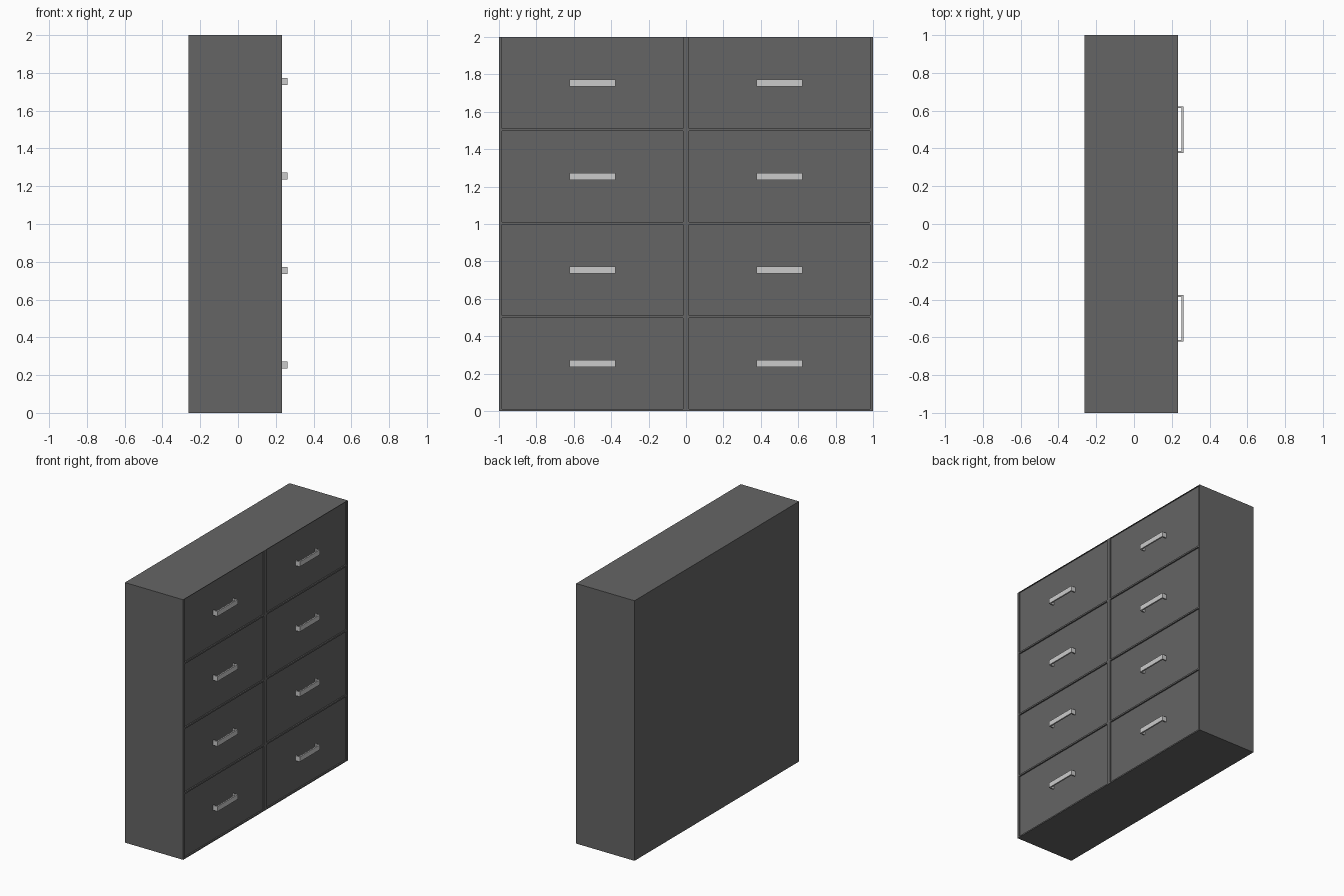
import bpy, bmesh

if "Cube" in bpy.data.objects:
    bpy.data.objects.remove(bpy.data.objects["Cube"])

XB, XF = -0.262, 0.234      # back and front of the carcass
INSET = 0.01                # drawer fronts sit slightly behind the frame

dark = bpy.data.materials.new("dark_grey")
dark.diffuse_color = (0.13, 0.13, 0.13, 1)
dark.use_nodes = True
dark.node_tree.nodes["Principled BSDF"].inputs["Base Color"].default_value = dark.diffuse_color


def add_box(bm, x0, x1, y0, y1, z0, z1):
    vs = bmesh.ops.create_cube(bm, size=1)["verts"]
    for v in vs:
        v.co = ((x0 + x1) / 2 + v.co.x * (x1 - x0),
                (y0 + y1) / 2 + v.co.y * (y1 - y0),
                (z0 + z1) / 2 + v.co.z * (z1 - z0))


def finish(name, bm, mat=None):
    me = bpy.data.meshes.new(name)
    bm.to_mesh(me)
    bm.free()
    ob = bpy.data.objects.new(name, me)
    bpy.context.collection.objects.link(ob)
    if mat:
        me.materials.append(mat)
    return ob


# Carcass: solid block with one shallow pocket per drawer
bm = bmesh.new()
ys = [-1, -0.985, -0.017, 0.017, 0.985, 1]
zs = [0]
for i in range(4):
    zs += [0.5 * i + 0.01, 0.5 * i + 0.498]
zs.append(2)
grid = [[bm.verts.new((XF, y, z)) for z in zs] for y in ys]
cells = {}
for j in range(len(ys) - 1):
    for k in range(len(zs) - 1):
        cells[j, k] = bm.faces.new((grid[j][k], grid[j + 1][k],
                                    grid[j + 1][k + 1], grid[j][k + 1]))
# Extrude the sheet back to form the closed body
rim = [e for e in bm.edges if e.is_boundary]
ext = bmesh.ops.extrude_edge_only(bm, edges=rim)["geom"]
for v in ext:
    if isinstance(v, bmesh.types.BMVert):
        v.co.x = XB
bmesh.ops.contextual_create(bm, geom=[e for e in ext if isinstance(e, bmesh.types.BMEdge)])
# Press the drawer fronts in behind the frame
fronts = [f for (j, k), f in cells.items() if j in (1, 3) and k % 2 == 1]
for f in bmesh.ops.extrude_discrete_faces(bm, faces=fronts)["faces"]:
    for v in f.verts:
        v.co.x -= INSET
bmesh.ops.recalc_face_normals(bm, faces=bm.faces)
bmesh.ops.dissolve_limit(bm, angle_limit=0.01, verts=bm.verts, edges=bm.edges)
finish("cabinet_with_drawer_fronts", bm, dark)

# Handles: a flat bar on two short legs
for i in range(4):
    for side, y in (("left", -0.5), ("right", 0.5)):
        z0, z1 = 0.5 * i + 0.235, 0.5 * i + 0.273
        bm = bmesh.new()
        add_box(bm, 0.251, 0.262, y - 0.123, y + 0.123, z0, z1)
        for s in (-1, 1):
            a, b = sorted((y + s * 0.123, y + s * 0.114))
            add_box(bm, XF - INSET, 0.251, a, b, z0, z1)
        finish(f"handle_{side}_{i + 1}", bm)
